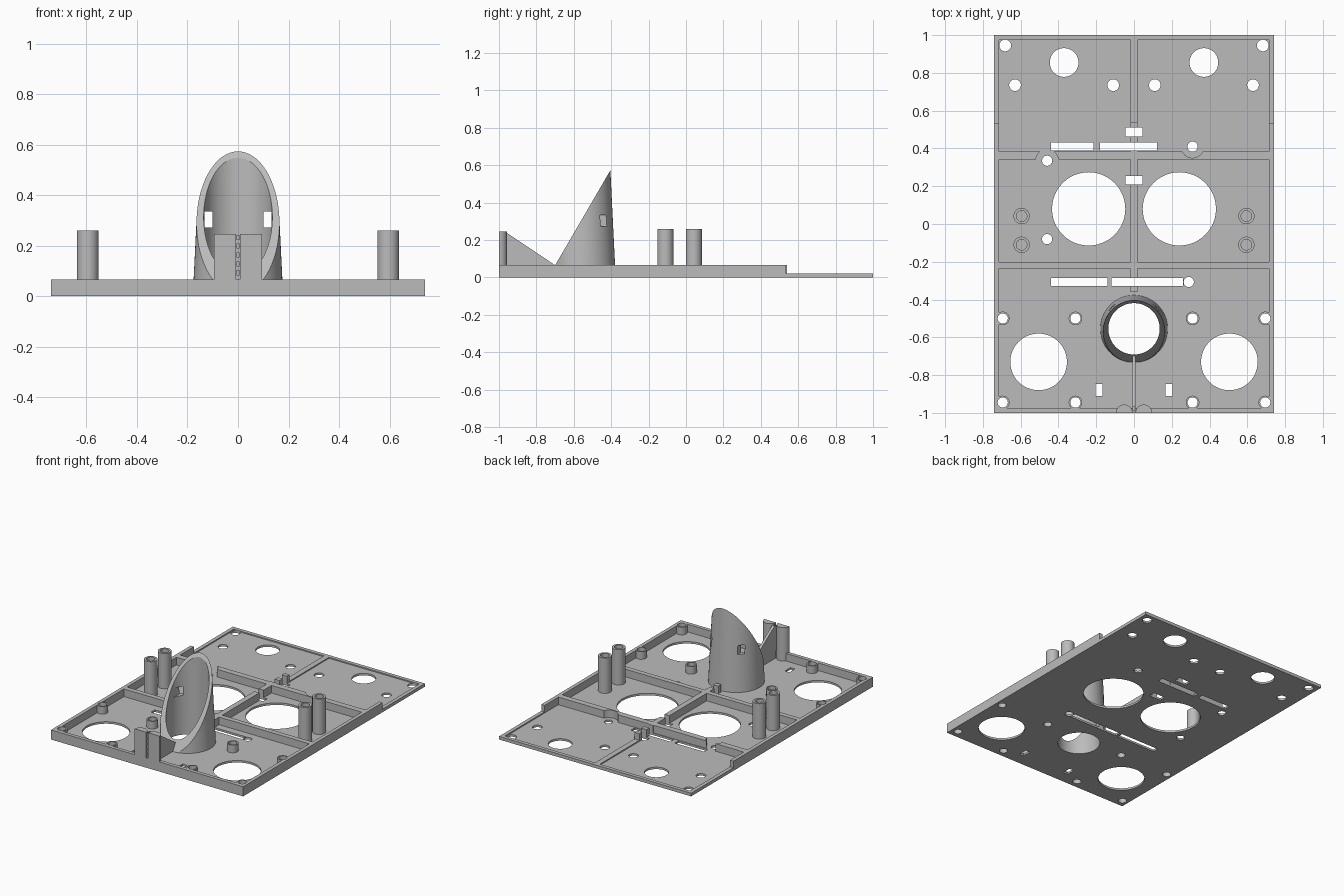
import bpy
import bmesh
from mathutils import Matrix, Vector

cube = bpy.data.objects.get("Cube")
if cube:
    bpy.data.objects.remove(cube, do_unlink=True)

grey = bpy.data.materials.new("plain grey")
grey.use_nodes = True
tone = (0.5, 0.5, 0.5, 1)
grey.diffuse_color = tone
grey.node_tree.nodes["Principled BSDF"].inputs["Base Color"].default_value = tone

FLOOR, RIM, LOW = 0.014, 0.067, 0.022
STEP = 0.535
HX, WALL = 0.74, 0.026


def make(name, bm):
    bmesh.ops.recalc_face_normals(bm, faces=bm.faces)
    mesh = bpy.data.meshes.new(name)
    bm.to_mesh(mesh)
    bm.free()
    mesh.materials.append(grey)
    ob = bpy.data.objects.new(name, mesh)
    bpy.context.collection.objects.link(ob)
    return ob


def add_box(bm, x0, x1, y0, y1, z0, z1):
    size = Matrix.Diagonal((x1 - x0, y1 - y0, z1 - z0, 1))
    mid = Matrix.Translation(((x0 + x1) / 2, (y0 + y1) / 2, (z0 + z1) / 2))
    bmesh.ops.create_cube(bm, size=1, matrix=mid @ size)


def add_cyl(bm, x, y, r, z0, z1, r2=None, seg=48):
    bmesh.ops.create_cone(bm, cap_ends=True, segments=seg, radius1=r,
                          radius2=r if r2 is None else r2, depth=z1 - z0,
                          matrix=Matrix.Translation((x, y, (z0 + z1) / 2)))


def slice_off(bm, point, normal):
    """Remove everything on the normal's side and cap the opening."""
    geom = bm.verts[:] + bm.edges[:] + bm.faces[:]
    bmesh.ops.bisect_plane(bm, geom=geom, plane_co=point, plane_no=normal, clear_outer=True)
    bmesh.ops.holes_fill(bm, edges=[e for e in bm.edges if e.is_boundary])


def cut(ob, cutter):
    mod = ob.modifiers.new("cut", "BOOLEAN")
    mod.operation, mod.solver, mod.object = "DIFFERENCE", "EXACT", cutter
    mod.use_self = True
    bpy.context.view_layer.objects.active = ob
    bpy.ops.object.modifier_apply(modifier=mod.name)


# Cutter with every opening that goes through the floor
TUBE_Y, BORE = -0.555, 0.136
bosses = [(s * x, y) for s in (-1, 1) for x in (0.31, 0.695) for y in (-0.5, -0.945)]
bm = bmesh.new()
mirrored = [(0.24, 0.08, 0.194), (0.505, -0.73, 0.15), (0.37, 0.855, 0.076),
            (0.682, 0.945, 0.031), (0.63, 0.735, 0.031), (0.11, 0.735, 0.031)]
for s in (-1, 1):
    for x, y, r in mirrored:
        add_cyl(bm, s * x, y, r, -0.1, 0.2)
    add_box(bm, s * 0.185 - 0.018, s * 0.185 + 0.018, -0.91, -0.848, -0.1, 0.2)
clearances = [(-0.46, 0.335), (0.31, 0.41)]
for x, y in bosses + clearances + [(-0.46, -0.08), (0.29, -0.307)]:
    add_cyl(bm, x, y, 0.027, -0.1, 0.2, seg=32)
add_cyl(bm, 0, TUBE_Y, BORE, -0.1, 0.2, seg=64)
slots = [(-0.44, -0.215, 0.41), (-0.18, 0.122, 0.41), (-0.44, -0.14, -0.307), (-0.12, 0.26, -0.307)]
for x0, x1, y in slots:
    add_box(bm, x0, x1, y - 0.021, y + 0.021, -0.1, 0.2)
for y in (0.232, 0.487):
    add_box(bm, -0.045, 0.045, y - 0.023, y + 0.023, -0.1, 0.2)
openings = make("openings_cutter", bm)
openings.hide_render = True

# Floor plate
bm = bmesh.new()
add_box(bm, -HX, HX, -1, 1, 0, FLOOR)
cut(make("floor_plate", bm), openings)

# Outer walls, lower behind the step
for side, x0 in (("right", -HX), ("left", HX - WALL)):
    bm = bmesh.new()
    add_box(bm, x0, x0 + WALL, -1, STEP, 0, RIM)
    cut(make(side + "_wall", bm), openings)
    bm = bmesh.new()
    add_box(bm, x0, x0 + WALL, STEP, 1, 0, LOW)
    make(side + "_low_wall", bm)
bm = bmesh.new()
add_box(bm, -HX, HX, -1, -1 + WALL, 0, RIM)
cut(make("front_wall", bm), openings)
bm = bmesh.new()
add_box(bm, -HX, HX, 1 - WALL, 1, 0, LOW)
make("back_low_wall", bm)

# Stiffening ribs, relieved around two screw holes
bm = bmesh.new()
for x, y in clearances:
    add_cyl(bm, x, y, 0.06, FLOOR, 0.2)
relief = make("relief_cutter", bm)
relief.hide_render = True
inner = HX - WALL
ribs = {"rear_cross_rib": (-inner, inner, 0.342, 0.384, FLOOR, RIM),
        "middle_cross_rib": (-inner, inner, -0.235, -0.2, FLOOR, RIM),
        "centre_rib": (-0.019, 0.019, -0.36, STEP + 0.005, FLOOR, RIM),
        "low_centre_rib": (-0.019, 0.019, STEP, 1 - WALL, FLOOR, LOW)}
for name, dims in ribs.items():
    bm = bmesh.new()
    add_box(bm, *dims)
    rib = make(name, bm)
    cut(rib, openings)
    if name == "rear_cross_rib":
        cut(rib, relief)

# Screw bosses with through holes
for x, y in bosses:
    bm = bmesh.new()
    add_cyl(bm, x, y, 0.036, FLOOR, RIM, seg=32)
    cut(make("screw_boss", bm), openings)

# Tall hollow posts, closed by the floor
for x in (-0.595, 0.595):
    for y in (-0.11, 0.042):
        bm = bmesh.new()
        add_cyl(bm, x, y, 0.028, FLOOR, 0.4, seg=32)
        bore = make("post_bore", bm)
        bm = bmesh.new()
        add_cyl(bm, x, y, 0.043, FLOOR, 0.26, seg=32)
        cut(make("tall_post", bm), bore)
        bpy.data.objects.remove(bore, do_unlink=True)

# Slanted tapered tube with two side windows
bm = bmesh.new()
add_cyl(bm, 0, TUBE_Y, 0.179, 0, 0.65, r2=0.147, seg=64)
slice_off(bm, Vector((0, -0.70, 0.065)), Vector((0, -0.507, 0.295)))
tube = make("slanted_tube", bm)
bm = bmesh.new()
add_cyl(bm, 0, TUBE_Y, BORE, -0.1, 0.8, seg=64)
tube_cut = make("tube_bore", bm)
cut(tube, tube_cut)
bm = bmesh.new()
for x0 in (-0.132, 0.1):
    add_box(bm, x0, x0 + 0.032, TUBE_Y, -0.3, 0.273, 0.335)
window_cut = make("window_cutter", bm)
cut(tube, window_cut)

# Front bracket: two half-round columns with a web between them
for side, s in (("right", -1), ("left", 1)):
    bm = bmesh.new()
    add_cyl(bm, s * 0.052, -1, 0.044, 0, 0.247)
    slice_off(bm, Vector((0, -1, 0)), Vector((0, -1, 0)))
    make(side + "_bracket_column", bm)

bm = bmesh.new()
outline = [(-0.99, FLOOR), (-0.99, 0.24), (-0.96, 0.24), (-0.70, 0.066), (-0.70, FLOOR)]
face = bm.faces.new([bm.verts.new((-0.009, y, z)) for y, z in outline])
extruded = bmesh.ops.extrude_face_region(bm, geom=[face])["geom"]
bmesh.ops.translate(bm, vec=(0.018, 0, 0),
                    verts=[v for v in extruded if isinstance(v, bmesh.types.BMVert)])
web = make("triangular_web", bm)

# Row of notches down the front of the web
bm = bmesh.new()
for i in range(5):
    z = 0.085 + i * 0.035
    add_box(bm, -0.006, 0.006, -1.01, -0.965, z, z + 0.016)
notches = make("notch_cutter", bm)
cut(web, notches)

for helper in (openings, relief, tube_cut, window_cut, notches):
    bpy.data.objects.remove(helper, do_unlink=True)

# Smooth the round walls and keep the edges sharp
bpy.ops.object.select_all(action="DESELECT")
for ob in bpy.context.collection.objects:
    if ob.type == "MESH":
        ob.select_set(True)
        bpy.context.view_layer.objects.active = ob
bpy.ops.object.shade_smooth_by_angle()
